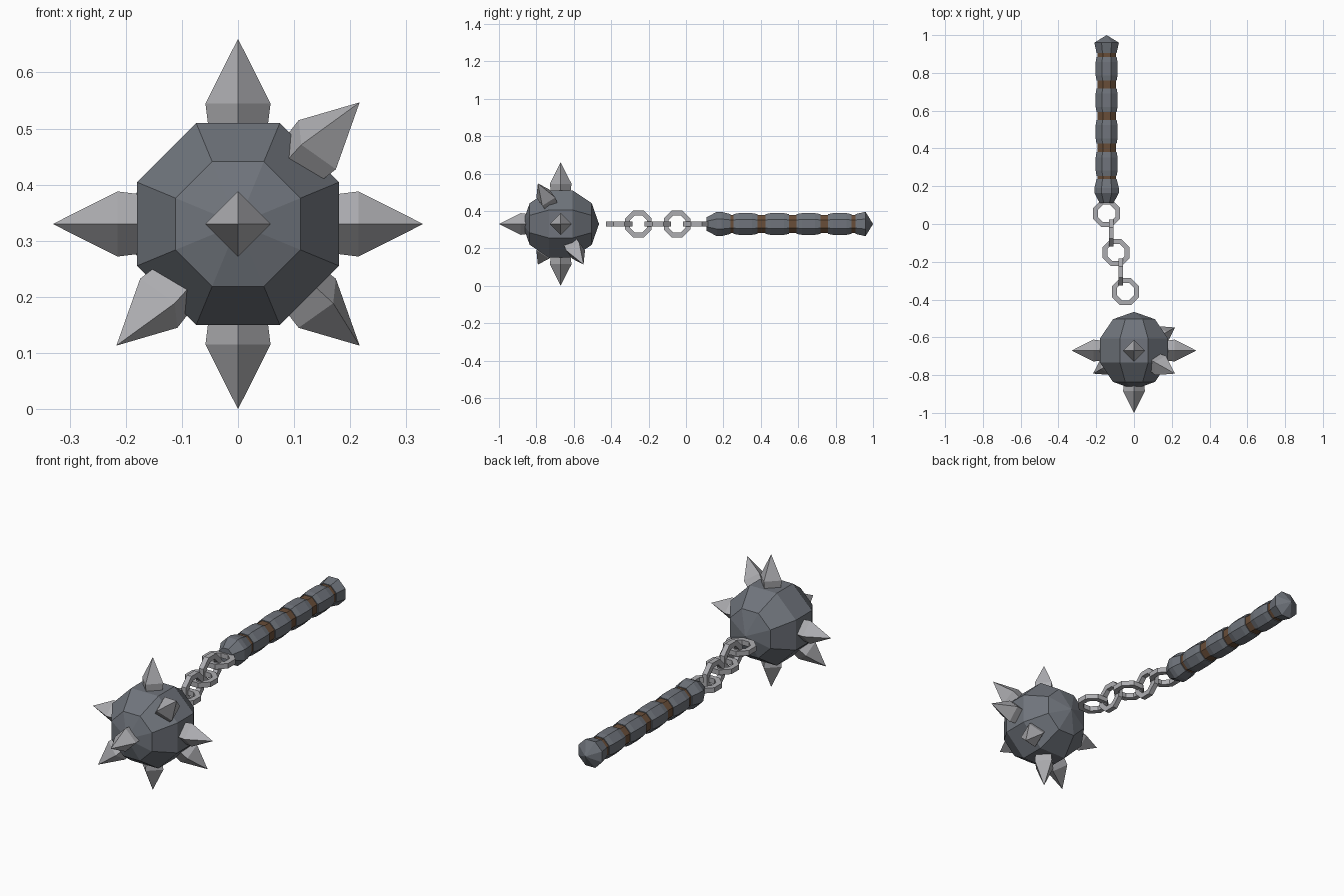
import bpy, bmesh
from math import pi, sin, cos, atan2, hypot
from mathutils import Matrix, Vector

if "Cube" in bpy.data.objects:
    bpy.data.objects.remove(bpy.data.objects["Cube"])


def material(name, rgb):
    m = bpy.data.materials.new(name)
    m.diffuse_color = (*rgb, 1)
    m.use_nodes = True
    m.node_tree.nodes["Principled BSDF"].inputs["Base Color"].default_value = m.diffuse_color
    return m


iron = material("dark_iron", (0.16, 0.175, 0.20))
steel = material("light_steel", (0.42, 0.42, 0.44))
leather = material("brown_leather", (0.14, 0.075, 0.04))


def lathe(name, profile, center, axis, mat, sides=8, phase=pi / 8, ring=False):
    """Revolve (radius, height) points around axis; ring=True closes the section."""
    bm = bmesh.new()
    rows = []
    for r, h in profile:
        if r == 0:
            rows.append([bm.verts.new((0, 0, h))] * sides)
        else:
            rows.append([bm.verts.new((r * cos(phase + 2 * pi * i / sides),
                                       r * sin(phase + 2 * pi * i / sides), h))
                         for i in range(sides)])
    pairs = list(zip(rows, rows[1:]))
    if ring:
        pairs.append((rows[-1], rows[0]))
    for a, b in pairs:
        for i in range(sides):
            j = (i + 1) % sides
            bm.faces.new(dict.fromkeys((a[i], a[j], b[j], b[i])))
    if not ring:
        for row, (r, _) in zip((rows[0], rows[-1]), (profile[0], profile[-1])):
            if r > 0:
                bm.faces.new(row)
    bmesh.ops.recalc_face_normals(bm, faces=bm.faces)
    x, y, z = axis
    turn = Matrix.Rotation(atan2(y, x), 4, 'Z') @ Matrix.Rotation(atan2(hypot(x, y), z), 4, 'Y')
    bm.transform(Matrix.Translation(center) @ turn)
    me = bpy.data.meshes.new(name)
    bm.to_mesh(me)
    bm.free()
    me.materials.append(mat)
    ob = bpy.data.objects.new(name, me)
    bpy.context.collection.objects.link(ob)
    return ob


FLAT = 1 / cos(pi / 8)      # apothem to corner radius of an octagon
Y = (0, 1, 0)

# Spiked ball: faceted sphere with its poles on the y axis
ball = Vector((0, -0.67, 0.33))
R = 0.205
lathe("ball", [(0 if k in (0, 5) else R * sin(k * pi / 5), -R * cos(k * pi / 5))
               for k in range(6)], ball, Y, iron)

# Spikes: four-sided, flaring from the ball and then pointed
spikes = [(1, 0, 0), (-1, 0, 0), (0, 0, 1), (0, 0, -1), (0, -1, 0),
          (0.657, -0.37, 0.657), (0.657, 0.37, -0.657), (-0.657, -0.37, -0.657)]
for i, d in enumerate(spikes):
    lathe(f"spike_{i + 1}", [(0.05, 0.15), (0.058, 0.215), (0, 0.33)],
          ball, d, steel, sides=4, phase=0)

# Chain: octagonal links alternating flat and upright
t = 0.0125
section = [(r * FLAT, h) for r, h in ((0.046, -t), (0.071, -t), (0.071, t), (0.046, t))]
for i in range(5):
    pos = (-0.145 + 0.025 * i, 0.056 - 0.1035 * i, 0.33)
    lathe(f"chain_link_{i + 1}", section, pos, (1, 0, 0) if i % 2 else (0, 0, 1),
          steel, ring=True)


# Handle: leather core, iron collars, end cap and pommel
def handle_part(name, profile, mat):
    lathe(name, [(r * FLAT, y) for r, y in profile], (-0.145, 0, 0.33), Y, mat)


handle_part("handle_core", [(0.049, 0.2), (0.049, 0.94)], leather)
handle_part("handle_cap", [(0.036, 0.11), (0.065, 0.165), (0.065, 0.19), (0.053, 0.237)], iron)
for i, y in enumerate((0.318, 0.488, 0.655, 0.822)):
    handle_part(f"handle_collar_{i + 1}",
                [(0.053, y - 0.063), (0.058, y - 0.035), (0.058, y + 0.035), (0.053, y + 0.063)], iron)
handle_part("pommel", [(0.053, 0.905), (0.065, 0.96), (0, 1.0)], iron)
